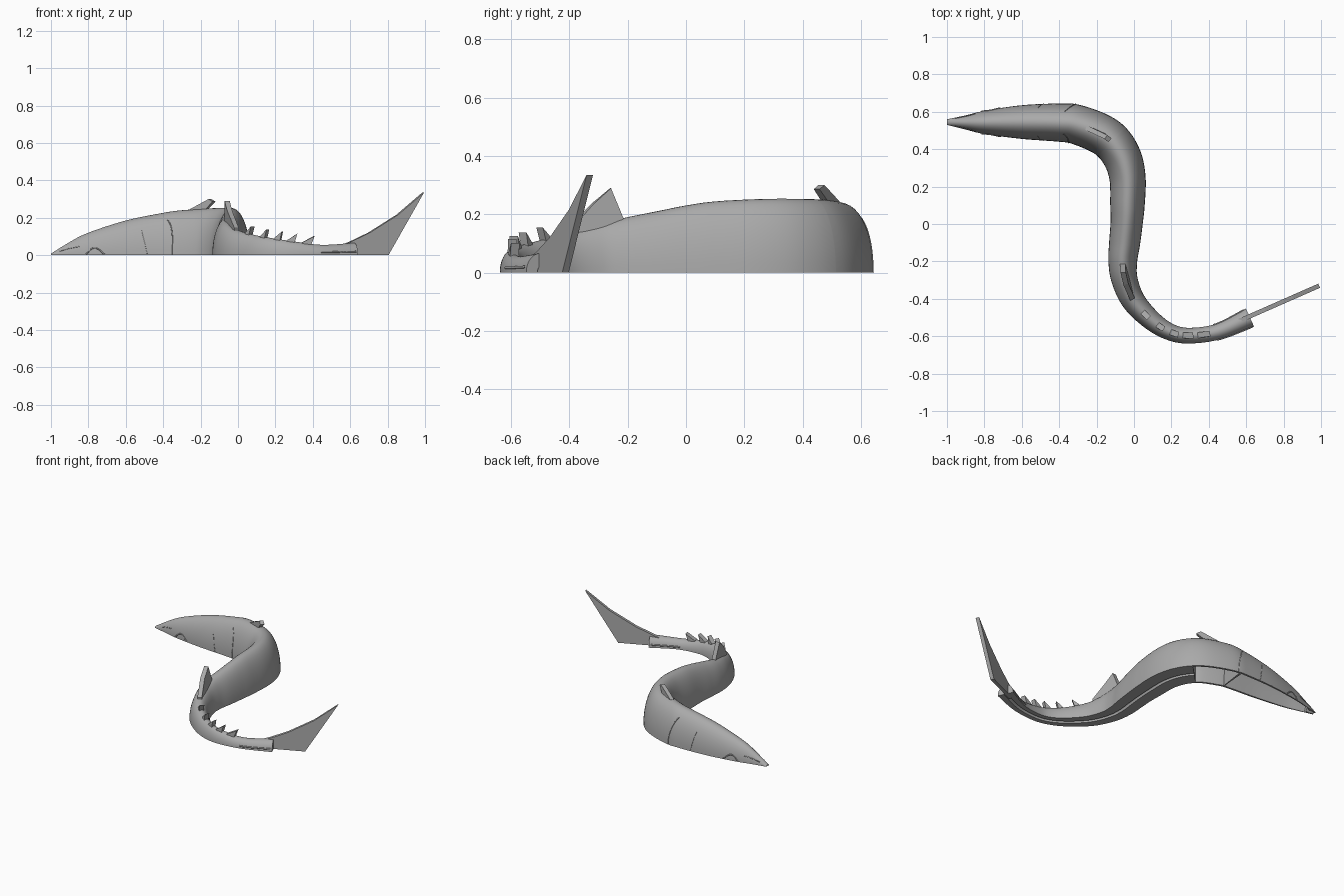
import bpy, bmesh, math
from mathutils import Vector

if "Cube" in bpy.data.objects:
    bpy.data.objects.remove(bpy.data.objects["Cube"])

GREY = (0.4, 0.4, 0.4, 1)
grey = bpy.data.materials.new("plain grey")
grey.use_nodes = True
grey.diffuse_color = GREY
grey.node_tree.nodes["Principled BSDF"].inputs["Base Color"].default_value = GREY

# Spine stations, nose to tail: x, y, half width, height
STATIONS = [
    (-1, .545, .015, .008), (-.9, .543, .038, .07), (-.8, .543, .062, .12),
    (-.6, .545, .09, .185), (-.4, .542, .102, .226), (-.3, .53, .106, .24),
    (-.15, .465, .108, .25), (-.07, .37, .104, .253), (-.035, .25, .097, .252),
    (-.035, .1, .092, .244), (-.04, 0, .086, .23), (-.05, -.1, .083, .21),
    (-.06, -.2, .077, .19), (-.05, -.3, .07, .166), (0, -.415, .063, .132),
    (.1, -.52, .053, .105), (.2, -.58, .045, .088), (.3, -.597, .042, .073),
    (.45, -.575, .043, .055), (.62, -.5, .053, .066)]
LAST = len(STATIONS) - 1


def spine(u):
    """Smooth interpolation of the stations at parameter u."""
    i = min(max(int(u), 0), LAST - 1)
    t = u - i
    a, b, c, d = (Vector(STATIONS[min(max(k, 0), LAST)]) for k in range(i - 1, i + 3))
    return b + (c - a) * t / 2 + (a * 2 - b * 5 + c * 4 - d) * t**2 / 2 + (b * 3 - a - c * 3 + d) * t**3 / 2


def side(u):
    """Horizontal direction across the spine."""
    d = spine(min(u + .05, LAST)) - spine(max(u - .05, 0))
    return Vector((-d[1], d[0], 0)).normalized()


def surface(u, angle, w=None, h=None):
    """Point on the half-oval section at u."""
    s = spine(u)
    w, h = w or s[2], h or s[3]
    p = Vector((s[0], s[1], 0)) + side(u) * w * math.cos(angle)
    p.z = h * math.sin(angle)
    return p


def make_object(name, bm, smooth=False):
    bmesh.ops.recalc_face_normals(bm, faces=bm.faces)
    mesh = bpy.data.meshes.new(name)
    bm.to_mesh(mesh)
    bm.free()
    mesh.materials.append(grey)
    obj = bpy.data.objects.new(name, mesh)
    bpy.context.collection.objects.link(obj)
    if smooth:
        bpy.ops.object.select_all(action="DESELECT")
        obj.select_set(True)
        bpy.context.view_layer.objects.active = obj
        bpy.ops.object.shade_smooth_by_angle(angle=math.radians(35))
    return obj


def loft(name, rings, smooth=False):
    """Closed skin over a row of equal loops, capped at both ends."""
    bm = bmesh.new()
    loops = [[bm.verts.new(p) for p in ring] for ring in rings]
    n = len(loops[0])
    for a, b in zip(loops, loops[1:]):
        for k in range(n):
            m = (k + 1) % n
            bm.faces.new((a[k], a[m], b[m], b[k]))
    bm.faces.new(loops[0])
    bm.faces.new(loops[-1])
    return make_object(name, bm, smooth)


ARC = [math.pi * k / 24 for k in range(25)]


def body_ring(u, hollow):
    s = spine(u)
    w, h = (s[2] * .87, s[3] * .9) if hollow else (min(.011, s[2] / 2), min(.02, s[3] / 2))
    return [surface(u, a) for a in ARC] + [surface(u, a, w, h) for a in reversed(ARC)]


# Body: hollow head, then a solid trunk with a slot along the underside
HEAD_START, HEAD_END = .6, 6.3


def steps(a, b):
    n = max(2, round((b - a) * 6))
    return [a + (b - a) * k / n for k in range(n + 1)]


rings = [body_ring(u, False) for u in steps(0, HEAD_START)]
rings += [body_ring(u, True) for u in steps(HEAD_START + .01, HEAD_END)]
rings += [body_ring(u, False) for u in steps(HEAD_END + .01, LAST)]
loft("body", rings, True)

# Bulkhead across the hollow head
loft("head_bulkhead", [[surface(u, a, spine(u)[2] * .9, spine(u)[3] * .92) for a in ARC]
                       for u in (4.5, 4.62)])


def fin(name, outline, thick):
    """Plate that follows the spine; outline holds (u, height above the back)."""
    rings = []
    for sign in (-1, 1):
        ring = []
        for u, dz in outline:
            s = spine(u)
            ring.append(Vector((s[0], s[1], s[3] + dz)) + side(u) * sign * thick / 2)
        rings.append(ring)
    return loft(name, rings)


# Fins along the back
fin("front_dorsal_fin", [(5.3, -.03), (5.3, 0), (6, .05), (6.2, .035), (5.9, 0), (5.9, -.03)], .026)
fin("rear_dorsal_fin", [(12.15, -.03), (12.15, 0), (12.6, .113), (13.2, .075), (13.9, .01), (13.9, -.03)], .028)
for i, (start, tip) in enumerate([(14.5, 14.8), (15.25, 15.6), (15.95, 16.4), (16.65, 17.13), (17.3, 17.73)]):
    back = tip - .1
    fin(f"finlet_{i + 1}", [(start, -.02), (start, 0), (tip, .044), (back, 0), (back, -.02)], .03)

# Tail fin: one tall plate, swept up and back
direction = Vector((.45, .2, 0)).normalized()
across = Vector((-direction.y, direction.x, 0)) * .012
profile = [(.52, .04), (.6, .072), (.7, .12), (.85, .215), (.99, .335), (.8, 0), (.56, 0)]
loft("tail_fin", [[Vector((x, -.33 - (.99 - x) * .44, z)) + across * sign for x, z in profile]
                  for sign in (-1, 1)])


def ridge(name, path, radius):
    """Thin line lying on the skin, from (u, angle) points, on both sides."""
    for label, flip in (("left", False), ("right", True)):
        curve = bpy.data.curves.new(name, "CURVE")
        curve.dimensions = "3D"
        curve.bevel_depth = radius
        curve.bevel_resolution = 1
        line = curve.splines.new("POLY")
        line.points.add(len(path) - 1)
        for point, (u, a) in zip(line.points, path):
            point.co = (*surface(u, math.pi - a if flip else a), 1)
            point.co.z = max(point.co.z, radius)
        curve.materials.append(grey)
        obj = bpy.data.objects.new(f"{label}_{name}", curve)
        bpy.context.collection.objects.link(obj)


# Gill lines, lower fin arches, mouth lines and tail keels
T = [k / 10 for k in range(11)]
ridge("gill_line", [(4.7 - .5 * t * t, .95 * t) for t in T], .003)
ridge("cheek_line", [(3.55 - .15 * t, .7 * t) for t in T], .0015)
ridge("fin_arch", [(1.9 + .56 * t, .3 * math.sin(math.pi * t)) for t in T], .004)
ridge("mouth_line", [(.5 + 1.1 * t, .6 - .12 * t) for t in T], .0025)
ridge("tail_keel", [(17.9 + t, .3) for t in T], .005)
